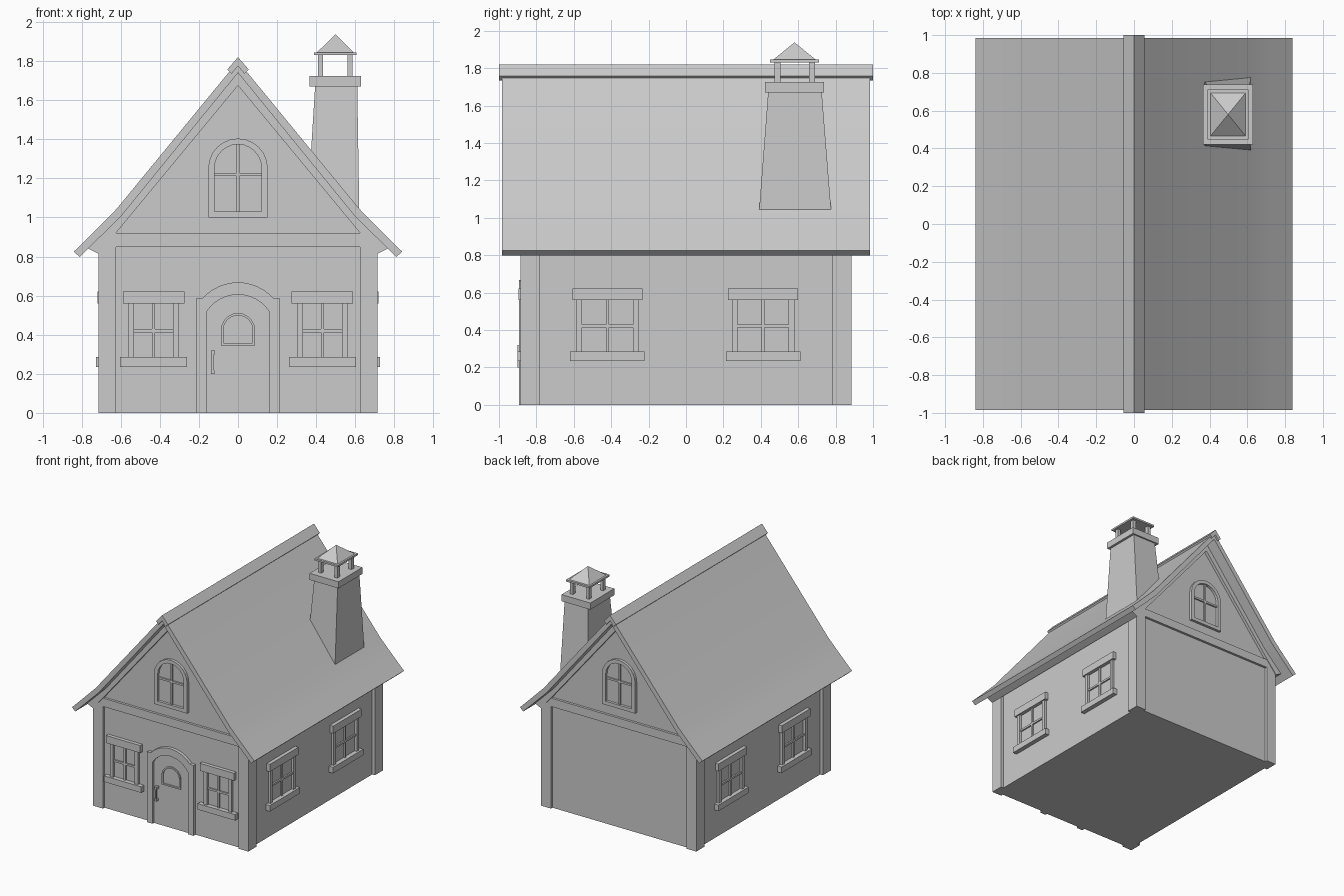
import bpy, bmesh
from math import sin, cos, pi, atan2, hypot
from mathutils import Matrix

if "Cube" in bpy.data.objects:
    bpy.data.objects.remove(bpy.data.objects["Cube"])


def make(name, bm, mat=None):
    bmesh.ops.recalc_face_normals(bm, faces=bm.faces)
    me = bpy.data.meshes.new(name)
    bm.to_mesh(me)
    bm.free()
    ob = bpy.data.objects.new(name, me)
    bpy.context.collection.objects.link(ob)
    if mat:
        ob.matrix_world = mat
    return ob


def loft(bm, a, b):
    """Closed solid between two matching loops of 3D points."""
    va, vb = [bm.verts.new(p) for p in a], [bm.verts.new(p) for p in b]
    bm.faces.new(va)
    bm.faces.new(vb[::-1])
    for i in range(len(va)):
        j = (i + 1) % len(va)
        bm.faces.new((va[i], vb[i], vb[j], va[j]))


def rect(x0, x1, y0, y1, z):
    return [(x0, y0, z), (x1, y0, z), (x1, y1, z), (x0, y1, z)]


def boxes(name, items, mat=None):
    bm = bmesh.new()
    for x0, x1, y0, y1, z0, z1 in items:
        loft(bm, rect(x0, x1, y0, y1, z0), rect(x0, x1, y0, y1, z1))
    return make(name, bm, mat)


def extrude(name, pts, y0, y1, mat=None):
    bm = bmesh.new()
    loft(bm, [(x, y0, z) for x, z in pts], [(x, y1, z) for x, z in pts])
    return make(name, bm, mat)


def ring(name, outer, inner, y0, y1, mat=None):
    """Closed frame between two profiles with equal point counts."""
    bm = bmesh.new()
    loops = [[bm.verts.new((x, y, z)) for x, z in p]
             for p, y in ((outer, y0), (inner, y0), (inner, y1), (outer, y1))]
    n = len(outer)
    for k in range(4):
        a, b = loops[k], loops[(k + 1) % 4]
        for i in range(n):
            bm.faces.new((a[i], a[(i + 1) % n], b[(i + 1) % n], b[i]))
    return make(name, bm, mat)


def arc(w, spring, top, n=12):
    """Circular arc from (-w, spring) over (0, top) to (w, spring)."""
    s = top - spring
    r = (w * w + s * s) / (2 * s)
    a = atan2(w, r - s)
    return [(r * sin(a * (2 * i / n - 1)), top - r + r * cos(a * (2 * i / n - 1)))
            for i in range(n + 1)]


def arch(w, z0, spring, top, n=12):
    return [(-w, z0)] + arc(w, spring, top, n) + [(w, z0)]


def mirrored(half):
    """Profile half starting on x = 0, completed across x = 0."""
    return half + [(-x, z) for x, z in half[::-1] if x > 0]


def band(top, under):
    """Mirrored strip between two half profiles."""
    left = lambda p: [(-x, z) for x, z in p[:0:-1]]
    return left(top) + top + under[::-1] + left(under)[::-1]


# Walls, corner posts and gable beams
extrude("walls", mirrored([(0, 1.73), (.59, 1.0), (.69, .91), (.69, 0)]), -.865, .865)
for sx, side in ((-1, "left"), (1, "right")):
    for sy, end in ((-1, "front"), (1, "back")):
        post = [(.625, 0), (.715, 0), (.715, .84), (.625, .94)]
        extrude(f"corner_post_{end}_{side}", [(x * sx, z) for x, z in post], sy * .78, sy * .885)
for sy, end in ((-1, "front"), (1, "back")):
    boxes(f"gable_beam_{end}", [(-.63, .63, sy * .84, sy * .885, .85, .92)])

# Roof slab with flared eaves, rafter boards below it and ridge cap
under = [(0, 1.74), (.595, 1.01), (.70, .906), (.81, .798)]
roof = extrude("roof", band([(0, 1.80), (.62, 1.045), (.73, .934), (.84, .825)], under), -.985, .985)
bpy.context.view_layer.objects.active = roof
roof.select_set(True)
bpy.ops.object.shade_smooth_by_angle(angle=pi / 6)
roof.select_set(False)
extrude("rafter_boards", band([(0, 1.745), (.595, 1.012), (.77, .842)],
                              [(0, 1.675), (.625, .92), (.715, .815)]), -.89, .89)
extrude("ridge_cap", band([(0, 1.82), (.055, 1.757)], [(0, 1.775), (.033, 1.735)]), -1, 1)


# Square windows, built facing -y on a wall plane at y = 0
def window(name, w, sill, head, mat):
    boxes(name + "_sill", [(-w - sill, w + sill, -.037, .02, .235, .285)], mat)
    boxes(name + "_header", [(-w - head, w + head, -.03, .02, .56, .622)], mat)
    boxes(name + "_frame", [(-w, -w + .03, -.02, .02, .28, .565),
                            (w - .03, w, -.02, .02, .28, .565)], mat)
    boxes(name + "_bars", [(-.008, .008, -.012, .02, .28, .565),
                           (-w + .02, w - .02, -.012, .02, .412, .428)], mat)


for s, side in ((-1, "left"), (1, "right")):
    window(f"front_window_{side}", .129, .043, .028, Matrix.Translation((s * .432, -.865, 0)))
    turn = Matrix.Rotation(s * pi / 2, 4, 'Z')
    for y, end in ((-.42, "front"), (.412, "back")):
        window(f"side_window_{side}_{end}", .167, .032, .021,
               Matrix.Translation((s * .69, y, 0)) @ turn)

# Arched gable windows, front and back
for a, end in ((0, "front"), (pi, "back")):
    m = Matrix.Rotation(a, 4, 'Z') @ Matrix.Translation((0, -.865, 0))
    ring(f"gable_window_frame_{end}", arch(.152, 1.0, 1.253, 1.404),
         arch(.12, 1.03, 1.255, 1.374), -.022, .02, m)
    boxes(f"gable_window_bars_{end}", [(-.008, .008, -.012, .02, 1.02, 1.38),
                                       (-.125, .125, -.012, .02, 1.212, 1.228)], m)

# Door surround, door leaf, door window and handle
outer = [(-.215, 0), (-.215, .585)] + arc(.18, .588, .668) + [(.215, .585), (.215, 0)]
inner = [(.162, 0)] + arc(.162, .515, .605)[::-1] + [(-.162, 0)]
extrude("door_surround", outer + inner, -.892, -.84)
extrude("door", arch(.165, 0, .515, .607), -.873, -.84)
ring("door_window_frame", arch(.087, .345, .425, .511), arch(.075, .357, .425, .499), -.882, -.86)
boxes("door_handle", [(-.135, -.122, -.902, -.89, .215, .31),
                      (-.139, -.118, -.902, -.87, .298, .32),
                      (-.137, -.120, -.902, -.87, .20, .218)])

# Chimney: tapered stack, collar, four legs, plate and pyramid hood
bm = bmesh.new()
loft(bm, rect(.353, .621, .388, .779, 1.0), rect(.395, .61, .44, .725, 1.68))
make("chimney_stack", bm)
boxes("chimney_collar", [(.365, .63, .422, .738, 1.67, 1.725)])
boxes("chimney_legs", [(x, x + .026, y, y + .032, 1.72, 1.835)
                       for x in (.41, .56) for y in (.472, .657)])
boxes("chimney_plate", [(.39, .606, .448, .712, 1.83, 1.845)])
bm = bmesh.new()
base = [bm.verts.new(p) for p in rect(.405, .591, .466, .694, 1.845)]
tip = bm.verts.new((.498, .58, 1.937))
bm.faces.new(base[::-1])
for i in range(4):
    bm.faces.new((base[i], base[(i + 1) % 4], tip))
make("chimney_hood", bm)
